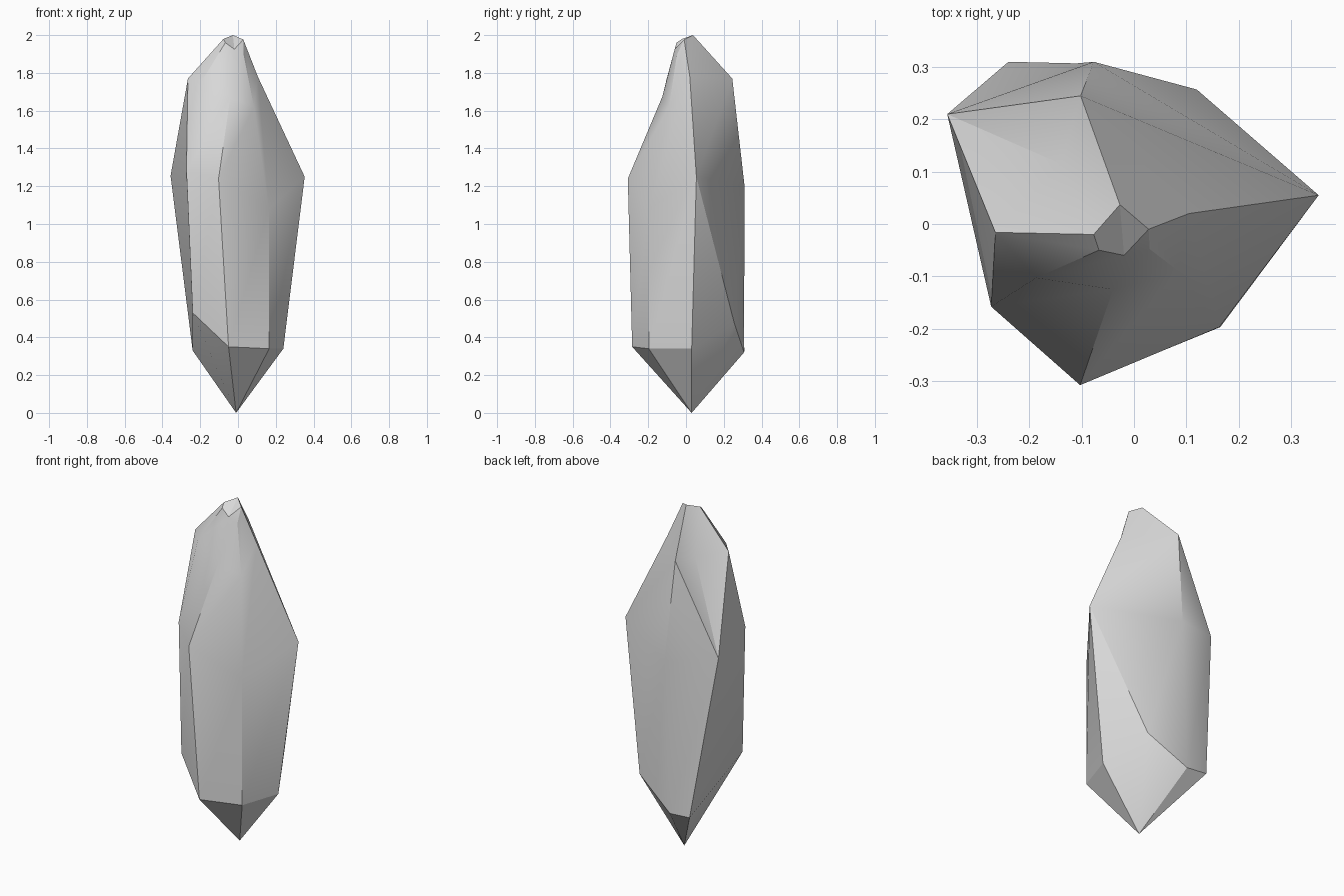
import bpy, bmesh, math
from mathutils import Vector

cube = bpy.data.objects.get("Cube")
if cube:
    bpy.data.objects.remove(cube, do_unlink=True)


def make_material(name, colour):
    material = bpy.data.materials.new(name)
    material.use_nodes = True
    material.diffuse_color = colour
    material.node_tree.nodes["Principled BSDF"].inputs["Base Color"].default_value = colour
    return material


# Corners of the crystal, grouped by height
bottom_tip = dict(root=(-.01, .03, 0))
lower_girdle = dict(
    low_front=(-.05, -.285, .35), low_front_left=(.165, -.197, .34),
    low_left=(.24, .03, .34), low_back_left=(.12, .257, .47),
    low_back=(-.11, .307, .32), low_back_right=(-.24, .31, .33),
    low_right=(-.24, -.18, .53))
upper_girdle = dict(
    mid_front=(-.103, -.308, 1.24), mid_front_left=(.163, -.197, 1.08),
    mid_left=(.353, .055, 1.25), mid_back=(-.077, .31, 1.2),
    mid_back_right=(-.357, .21, 1.255), mid_right=(-.273, -.158, 1.28))
shoulder = dict(
    high_front=(-.04, -.125, 1.675), high_front_left=(.085, -.09, 1.62),
    high_left=(.105, .02, 1.78), high_back=(-.102, .245, 1.77),
    high_hollow=(-.14, .115, 1.75), high_right=(-.265, -.016, 1.77),
    high_front_right=(-.187, -.103, 1.765))
crown = dict(
    top_back=(-.027, .037, 2), top_left=(.028, -.01, 1.977),
    top_front_left=(.03, -.048, 1.895), top_front=(-.019, -.06, 1.925),
    top_front_right=(-.067, -.05, 1.96), top_right=(-.077, -.02, 1.98))

bm = bmesh.new()
corner = {}
for group in (bottom_tip, lower_girdle, upper_girdle, shoulder, crown):
    for name, place in group.items():
        corner[name] = bm.verts.new(Vector(place))


def facet(names):
    bm.faces.new([corner[name] for name in names.split()])


def fan(centre, ring):
    for first, second in zip(ring, ring[1:] + ring[:1]):
        facet(f"{centre} {first} {second}")


# Pointed base
fan("root", list(lower_girdle))

# Long side facets
facet("low_front low_front_left mid_front_left mid_front")
facet("low_front_left low_left mid_left mid_front_left")
facet("low_left low_back_left mid_left")
facet("low_back_left mid_back mid_left")
facet("low_back_left low_back mid_back")
facet("low_back low_back_right mid_back_right mid_back")
facet("low_back_right low_right mid_right mid_back_right")
facet("low_right low_front mid_front mid_right")

# Sloping shoulder facets
facet("mid_front mid_front_left high_front_left high_front")
facet("mid_front_left mid_left high_left high_front_left")
facet("mid_left mid_back high_back")
facet("mid_left high_back high_left")
facet("mid_back mid_back_right high_back")
facet("mid_back_right mid_right high_right")
facet("mid_right high_front_right high_right")
facet("mid_right mid_front high_front high_front_right")

# Shallow hollow on the right of the shoulder
fan("high_hollow", "mid_back_right high_back top_back top_right high_right".split())

# Facets around the crown
facet("high_right high_front_right top_front_right top_right")
facet("high_front_right high_front top_front top_front_right")
facet("high_front high_front_left top_front_left top_front")
facet("high_front_left high_left top_left top_front_left")
facet("high_left high_back top_back top_left")

# Small broken tip
facet("top_left top_front top_front_left")
facet("top_left top_back top_front")
facet("top_back top_right top_front_right top_front")

bmesh.ops.recalc_face_normals(bm, faces=bm.faces[:])
mesh = bpy.data.meshes.new("crystal")
bm.to_mesh(mesh)
bm.free()

crystal = bpy.data.objects.new("crystal", mesh)
bpy.context.collection.objects.link(crystal)
mesh.materials.append(make_material("pale grey stone", (.7, .7, .7, 1)))

# Soft shading across shallow edges only
bpy.ops.object.select_all(action="DESELECT")
crystal.select_set(True)
bpy.context.view_layer.objects.active = crystal
bpy.ops.object.shade_smooth_by_angle(angle=math.radians(30))
